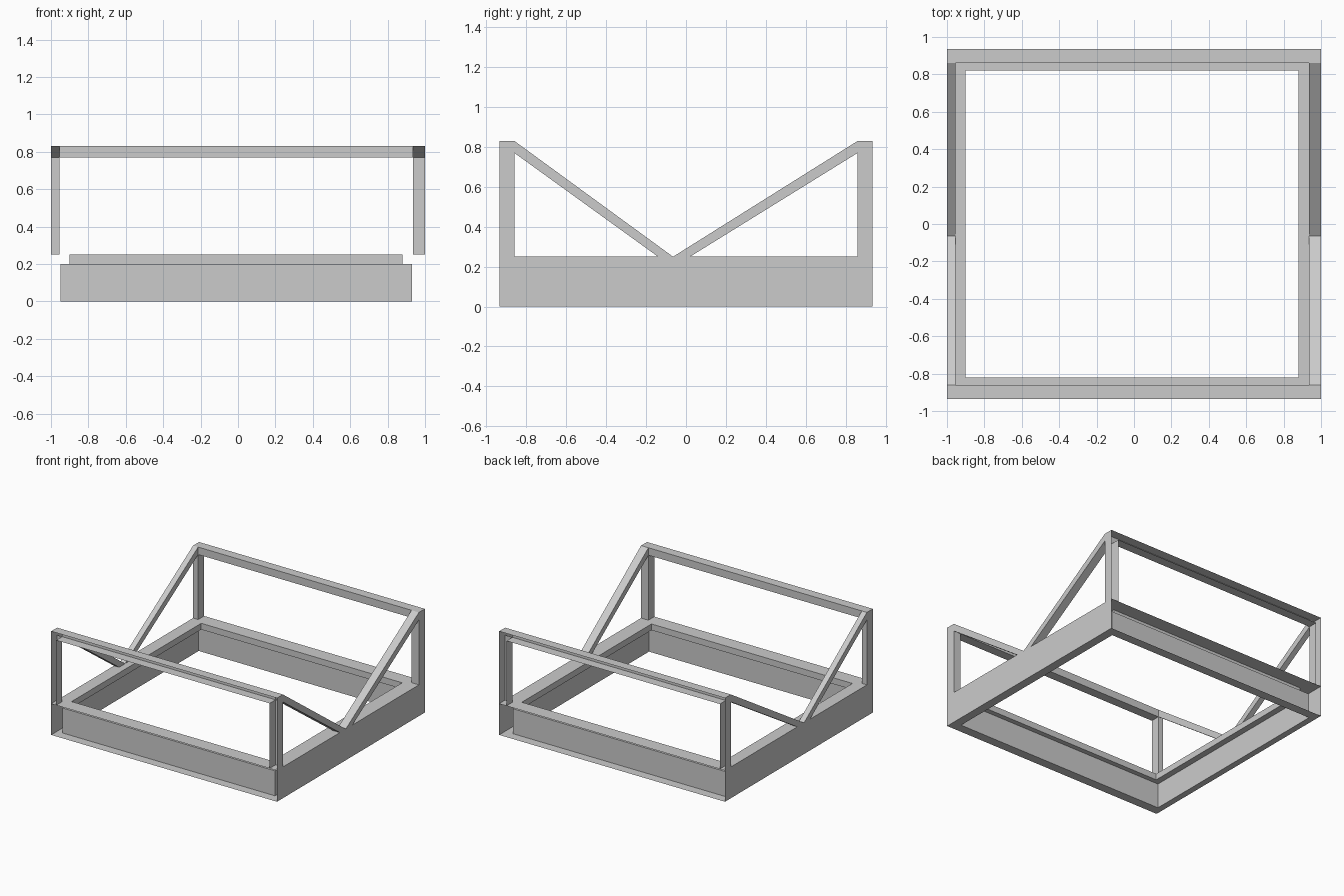
import bpy, bmesh

if "Cube" in bpy.data.objects:
    bpy.data.objects.remove(bpy.data.objects["Cube"])

Y_OUT, Y_IN = 0.935, 0.86      # outer and inner depth of the frame
X_L, X_R = -0.955, 0.935       # inner planes of the left and right sides
Z_BASE, Z_LOW, Z_TOP = 0.25, 0.77, 0.83


def build(name, faces):
    """Make an object from a list of faces given as coordinate loops."""
    bm = bmesh.new()
    for loop in faces:
        bm.faces.new([bm.verts.new(p) for p in loop])
    bmesh.ops.remove_doubles(bm, verts=bm.verts, dist=0.0005)
    bmesh.ops.recalc_face_normals(bm, faces=bm.faces)
    mesh = bpy.data.meshes.new(name)
    bm.to_mesh(mesh)
    bm.free()
    obj = bpy.data.objects.new(name, mesh)
    bpy.context.collection.objects.link(obj)
    return obj


def ring(x0, x1, y, z):
    return [(x0, -y, z), (x1, -y, z), (x1, y, z), (x0, y, z)]


# Base: stepped channel section, its outer wall closed on the two sides only
section = [ring(-1, 1, Y_OUT, Z_BASE), ring(-0.9, 0.88, 0.82, Z_BASE),
           ring(-0.9, 0.88, 0.82, 0.2), ring(-0.95, 0.93, Y_IN, 0.2),
           ring(-0.95, 0.93, Y_IN, 0), ring(-1, 1, Y_OUT, 0)]
faces = []
for a, b in zip(section, section[1:]):
    for i in range(4):
        j = (i + 1) % 4
        faces.append([a[i], a[j], b[j], b[i]])
top, bottom = section[0], section[-1]
for i in (1, 3):
    j = (i + 1) % 4
    faces.append([top[i], top[j], bottom[j], bottom[i]])
build("base_frame", faces)


# Side braces: a post and diagonal, open on the end facing front or back
def side_brace(name, x_out, x_in, s, foot_low):
    yo, yi, foot = s * Y_OUT, s * Y_IN, -0.065
    outline = [(yo, Z_BASE), (yo, Z_TOP), (yi, Z_TOP), (foot, Z_BASE),
               (foot_low, Z_BASE), (yi, Z_LOW), (yi, Z_BASE)]
    post = [(yo, Z_BASE), (yo, Z_LOW), (yi, Z_LOW), (yi, Z_BASE)]
    diagonal = outline[2:6]
    faces = [[(x_out, y, z) for y, z in outline]]
    faces += [[(x_in, y, z) for y, z in part] for part in (post, diagonal)]
    for i in (1, 2, 4, 5):
        (y0, z0), (y1, z1) = outline[i], outline[i + 1]
        faces.append([(x_out, y0, z0), (x_out, y1, z1),
                      (x_in, y1, z1), (x_in, y0, z0)])
    build(name, faces)


# Top rails: channels open to the outside
def rail(name, s):
    path = [(s * Y_OUT, Z_TOP), (s * Y_IN, Z_TOP),
            (s * Y_IN, Z_LOW), (s * Y_OUT, Z_LOW)]
    build(name, [[(X_L, *a), (X_R, *a), (X_R, *b), (X_L, *b)]
                 for a, b in zip(path, path[1:])])


for end, s, foot_low in (("front", -1, -0.14), ("back", 1, 0.02)):
    side_brace(end + "_left_brace", -1, X_L, s, foot_low)
    side_brace(end + "_right_brace", 1, X_R, s, foot_low)
    rail(end + "_top_rail", s)
